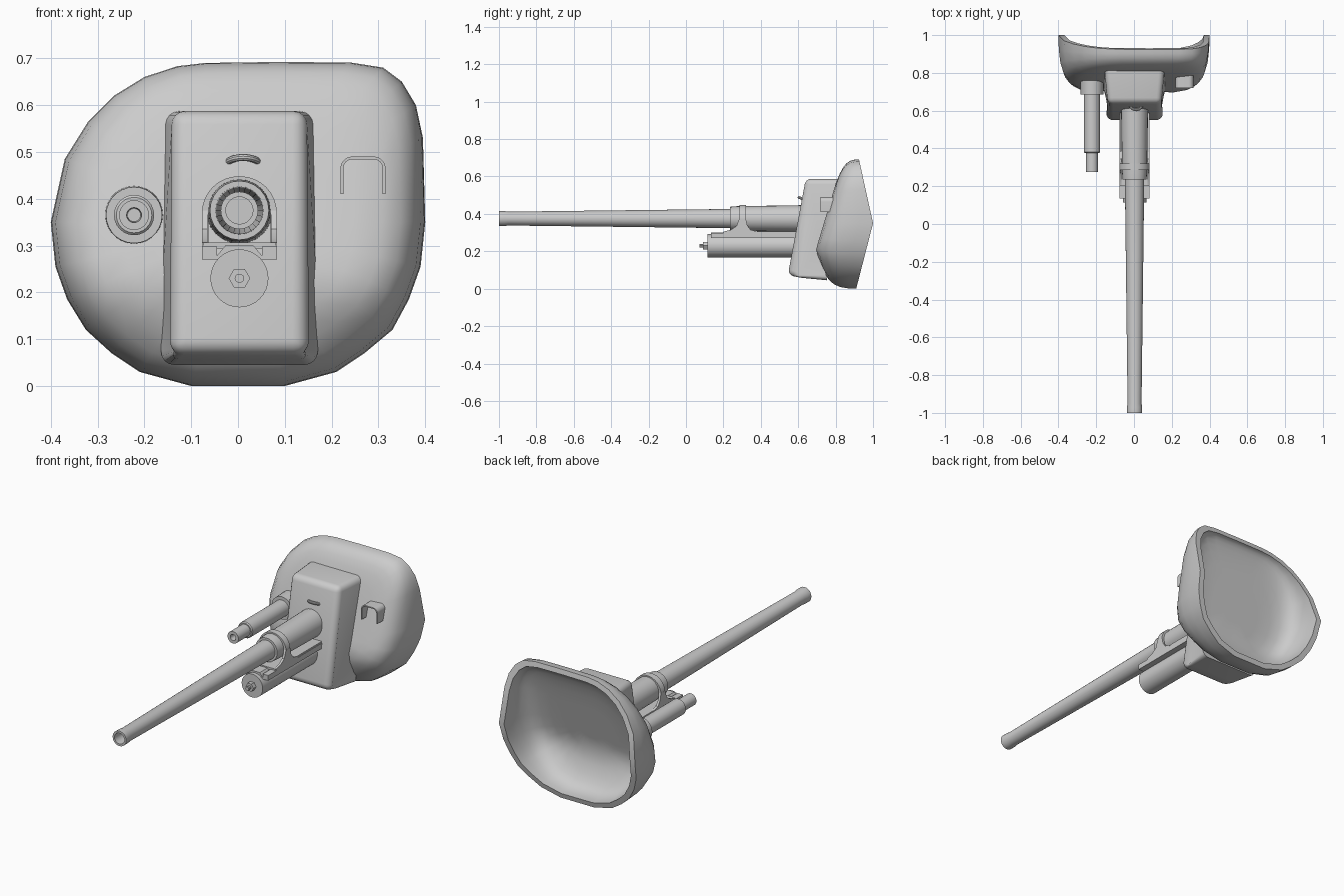
import bpy, bmesh, math
from mathutils import Vector

if "Cube" in bpy.data.objects:
    bpy.data.objects.remove(bpy.data.objects["Cube"])

grey = bpy.data.materials.new("plain_grey")
grey.diffuse_color = (0.6, 0.6, 0.6, 1)
grey.use_nodes = True
grey.node_tree.nodes["Principled BSDF"].inputs["Base Color"].default_value = grey.diffuse_color


def finish(name, bm, angle=35):
    bmesh.ops.recalc_face_normals(bm, faces=bm.faces)
    mesh = bpy.data.meshes.new(name)
    bm.to_mesh(mesh)
    bm.free()
    mesh.materials.append(grey)
    ob = bpy.data.objects.new(name, mesh)
    bpy.context.collection.objects.link(ob)
    bpy.ops.object.select_all(action='DESELECT')
    ob.select_set(True)
    bpy.context.view_layer.objects.active = ob
    bpy.ops.object.shade_smooth_by_angle(angle=math.radians(angle))
    return ob


def loft(bm, rings, cap_start=True, cap_end=True):
    vs = [[bm.verts.new(p) for p in r] for r in rings]
    n = len(vs[0])
    for a, b in zip(vs, vs[1:]):
        for i in range(n):
            j = (i + 1) % n
            bm.faces.new((a[i], a[j], b[j], b[i]))
    if cap_start:
        bm.faces.new(vs[0])
    if cap_end:
        bm.faces.new(vs[-1])
    return vs


def turned(name, x, z, profile, sides=24):
    """Round part along y from (y, radius) pairs."""
    bm = bmesh.new()
    ang = [math.tau * i / sides for i in range(sides)]
    loft(bm, [[(x + r * math.cos(a), y, z + r * math.sin(a)) for a in ang] for y, r in profile])
    return finish(name, bm)


def prism_y(name, pts, y0, y1):
    bm = bmesh.new()
    loft(bm, [[(x, y, z) for x, z in pts] for y in (y0, y1)])
    return finish(name, bm)


def prism_x(name, pts, x0, x1):
    bm = bmesh.new()
    loft(bm, [[(x, y, z) for y, z in pts] for x in (x0, x1)])
    return finish(name, bm)


# Curved shield: hollow shell lofted from its outline
outline = [(-.1, 0), (.1, 0), (.21, .03), (.27, .07), (.33, .12), (.365, .185), (.39, .255),
           (.4, .35), (.395, .53), (.38, .6), (.35, .65), (.31, .68), (.24, .691), (.08, .692),
           (-.07, .69), (-.13, .683), (-.2, .66), (-.265, .62), (-.32, .565), (-.37, .485),
           (-.4, .35), (-.39, .255), (-.365, .185), (-.325, .12), (-.27, .07), (-.21, .03)]


def rim_y(z):
    return 1 - .257 * (.35 - z) if z < .35 else 1 - .22 * (z - .35)


def front_y(z):
    return .695 + (.3 * (z - .21) if z > .21 else .3 * (.21 - z))


def shell_ring(s, t, inset=1.0, back=0.0):
    ring = []
    for x, z in outline:
        x, z = x * s * inset, .35 + (z - .35) * s * inset
        ring.append((x, (front_y(z) + back) * (1 - t) + rim_y(z) * t, z))
    return ring


steps = [(1, 1), (.995, .72), (.975, .45), (.935, .25), (.87, .12), (.77, .04), (.62, 0), (.4, 0), (.18, 0)]
bm = bmesh.new()
outer = [shell_ring(s, t) for s, t in reversed(steps)]
inner = [shell_ring(s, t, .925, .06) for s, t in steps]
loft(bm, outer + inner)
finish("shield_shell", bm, 40)

# Gun housing: tapered block with rounded edges
side = [(.82, .587), (.64, .587), (.545, .075), (.60, .06), (.755, .045), (.72, .22)]
half = [.158, .142, .142, .155, .168, .165]
bm = bmesh.new()
vs = loft(bm, [[(.003 + s * h, y, z) for (y, z), h in zip(side, half)] for s in (-1, 1)])
back = {r[i] for r in vs for i in (0, 4, 5)}
edges = [e for e in bm.edges if not (e.verts[0] in back and e.verts[1] in back)]
bmesh.ops.recalc_face_normals(bm, faces=bm.faces)
bmesh.ops.bevel(bm, geom=edges, offset=.036, segments=4, profile=.5,
                affect='EDGES', clamp_overlap=True)
finish("gun_housing", bm, 40)

# Main barrel with bored muzzle, and the sleeve around its root
cx, cz = .003, .375
turned("barrel", cx, cz, [(.3, .052), (-.95, .037), (-.97, .04), (-1, .04), (-1, .029), (-.8, .029)])
turned("barrel_sleeve", cx, cz, [(.235, .05), (.235, .063), (.27, .066), (.33, .067), (.65, .072)])

# Recoil cylinder with hexagonal nut and pin
turned("recoil_cylinder", cx, .23, [(.115, .062), (.65, .062)], 32)
turned("recoil_nut", cx, .23, [(.092, .023), (.125, .023)], 6)
turned("recoil_pin", cx, .23, [(.072, .01), (.1, .01)], 10)

# Cradle between sleeve and cylinder
prism_y("cradle_plate", [(cx - .078, .294), (cx + .078, .294), (cx + .078, .306), (cx - .078, .306)], .2, .62)
prism_y("cradle_web", [(cx - .055, .27), (cx + .055, .27), (cx + .03, .3), (cx - .03, .3)], .135, .62)
for s, label in ((-1, "left"), (1, "right")):
    a, b = cx + s * .048, cx + s * .08
    prism_y(label + "_cradle_rail", [(a, .27), (b, .27), (b, .298), (a, .298)], .135, .6)
    foot = [(.2, .29), (.205, .306), (.24, .315), (.27, .335), (.285, .375),
            (.32, .375), (.327, .34), (.345, .315), (.38, .306), (.38, .29)]
    prism_x(label + "_strap_foot", foot, cx + s * .068, cx + s * .08)


def arch(x, half_w, base, top, radius, thick, n=8):
    """Upside-down U section: outer line then inner line."""
    def line(w, t, r):
        pts = [(x - w, base)]
        for c, a0 in ((-1, math.pi), (1, math.pi / 2)):
            for i in range(n + 1):
                a = a0 - math.pi / 2 * i / n
                pts.append((x + c * (w - r) + r * math.cos(a), t - r + r * math.sin(a)))
        return pts + [(x + w, base)]
    o = line(half_w, top, radius)
    i = line(half_w - thick, top - thick, radius - thick)
    return o, i


def arch_part(name, y0, y1, *args):
    o, i = arch(*args)
    bm = bmesh.new()
    # closed square section swept along the arch
    rings = [[(p[0], y0, p[1]), (p[0], y1, p[1]), (q[0], y1, q[1]), (q[0], y0, q[1])] for p, q in zip(o, i)]
    loft(bm, rings)
    bmesh.ops.remove_doubles(bm, verts=bm.verts, dist=1e-5)
    return finish(name, bm)


arch_part("sleeve_strap", .285, .32, cx, .08, .29, .448, .0785, .014)
arch_part("sight_hood", .72, .80, .267, .048, .41, .49, .025, .006)

# Secondary gun
gx, gz = -.222, .365
turned("side_gun_collar", gx, gz, [(.685, .06), (.765, .062)], 28)
turned("side_gun_tube", gx, gz, [(.375, .038), (.38, .043), (.7, .043)])
turned("side_gun_tip", gx, gz, [(.39, .032), (.275, .032), (.275, .016), (.31, .014)])

# Lifting handle: bent rod on the housing front
bm = bmesh.new()
rings = []
for k in range(13):
    a = math.pi * k / 12
    c = Vector((.011 + .034 * math.cos(a), .638 - .034 * math.sin(a), .474 + .014 * math.sin(a)))
    out = Vector((math.cos(a), -math.sin(a), .4 * math.sin(a))).normalized()
    up = Vector((0, .38, .925))
    rings.append([c + .0075 * (math.cos(b) * out + math.sin(b) * up)
                  for b in [math.tau * m / 10 for m in range(10)]])
loft(bm, rings)
finish("lifting_handle", bm)
